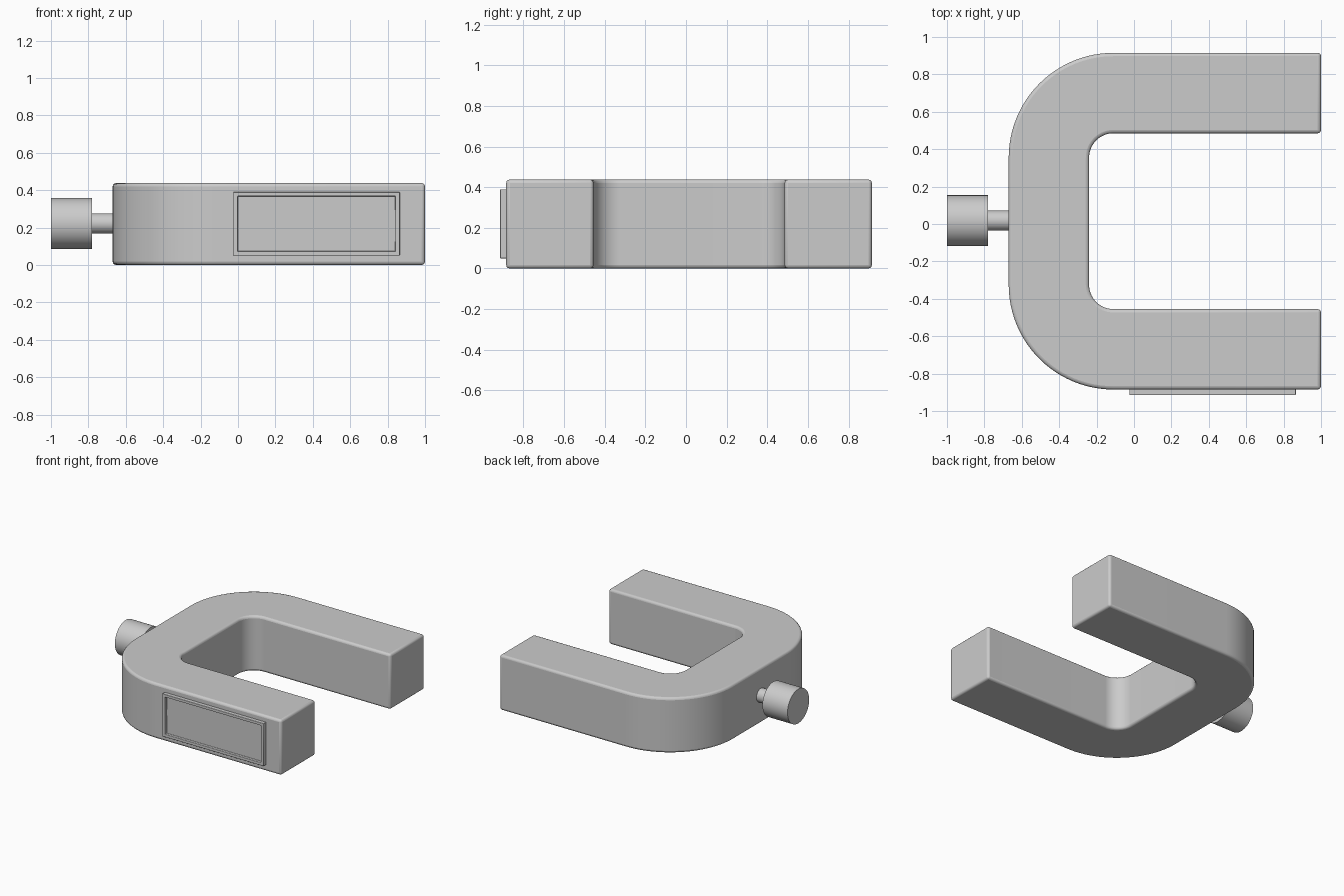
import bpy, bmesh
from math import pi, sin, cos, radians
from mathutils import Matrix, Vector

if "Cube" in bpy.data.objects:
    bpy.data.objects.remove(bpy.data.objects["Cube"])

H = 0.438            # body height
CX, CY = -0.11, 0.015  # bend centre x, body mid y
BEND = 0.34          # bend centre offset from mid y
R_OUT, R_IN = 0.56, 0.13


def finish(name, bm, bevel=0.0, segments=3):
    bmesh.ops.recalc_face_normals(bm, faces=bm.faces)
    mesh = bpy.data.meshes.new(name)
    bm.to_mesh(mesh)
    bm.free()
    obj = bpy.data.objects.new(name, mesh)
    bpy.context.collection.objects.link(obj)
    if bevel:
        mod = obj.modifiers.new("bevel", 'BEVEL')
        mod.width, mod.segments = bevel, segments
        mod.limit_method, mod.angle_limit = 'ANGLE', radians(40)
    bpy.ops.object.select_all(action='DESELECT')
    obj.select_set(True)
    bpy.context.view_layer.objects.active = obj
    bpy.ops.object.shade_smooth_by_angle(angle=radians(35))
    return obj


def u_line(r, steps):
    """Open U path from the back arm tip, round both bends, to the front arm tip."""
    pts = [(1.0, CY + BEND + r)]
    for side, start in ((1, pi / 2), (-1, pi)):
        for i in range(steps + 1):
            a = start + pi / 2 * i / steps
            pts.append((CX + r * cos(a), CY + side * BEND + r * sin(a)))
    pts.append((1.0, CY - BEND - r))
    return pts


# U-shaped body: closed outline from outer and inner lines, extruded up
bm = bmesh.new()
outline = u_line(R_OUT, 24) + u_line(R_IN, 24)[::-1]
base = bm.faces.new([bm.verts.new((x, y, 0)) for x, y in outline])
top = bmesh.ops.extrude_face_region(bm, geom=[base], use_keep_orig=True)
bmesh.ops.translate(bm, vec=(0, 0, H),
                    verts=[v for v in top["geom"] if isinstance(v, bmesh.types.BMVert)])
finish("shackle_body", bm, bevel=0.018)

# Label frame on the front arm: thin box with a recessed window
x0, x1, z0, z1 = -0.025, 0.865, 0.05, 0.39
y_front, y_back = -0.915, -0.875
bm = bmesh.new()
size = Vector((x1 - x0, y_back - y_front, z1 - z0))
centre = Vector(((x0 + x1) / 2, (y_front + y_back) / 2, (z0 + z1) / 2))
bmesh.ops.create_cube(bm, size=1, matrix=Matrix.Translation(centre) @ Matrix.Diagonal(size).to_4x4())
bm.normal_update()
front = min(bm.faces, key=lambda f: f.calc_center_median().y)
bmesh.ops.inset_region(bm, faces=[front], thickness=0.032)
walls = bmesh.ops.extrude_face_region(bm, geom=[front])
bmesh.ops.translate(bm, vec=(0, 0.022, 0),
                    verts=[v for v in walls["geom"] if isinstance(v, bmesh.types.BMVert)])
if front.is_valid:
    bmesh.ops.delete(bm, geom=[front], context='FACES_ONLY')
finish("label_frame", bm, bevel=0.003, segments=2)

# Stem and knob behind the bend, lying along x
for name, xa, xb, radius in (("knob_stem", -0.79, -0.64, 0.054),
                             ("knob", -1.0, -0.78, 0.136)):
    bm = bmesh.new()
    bmesh.ops.create_cone(
        bm, cap_ends=True, segments=48, radius1=radius, radius2=radius, depth=xb - xa,
        matrix=Matrix.Translation(((xa + xb) / 2, 0.018, 0.222)) @ Matrix.Rotation(pi / 2, 4, 'Y'))
    finish(name, bm)
